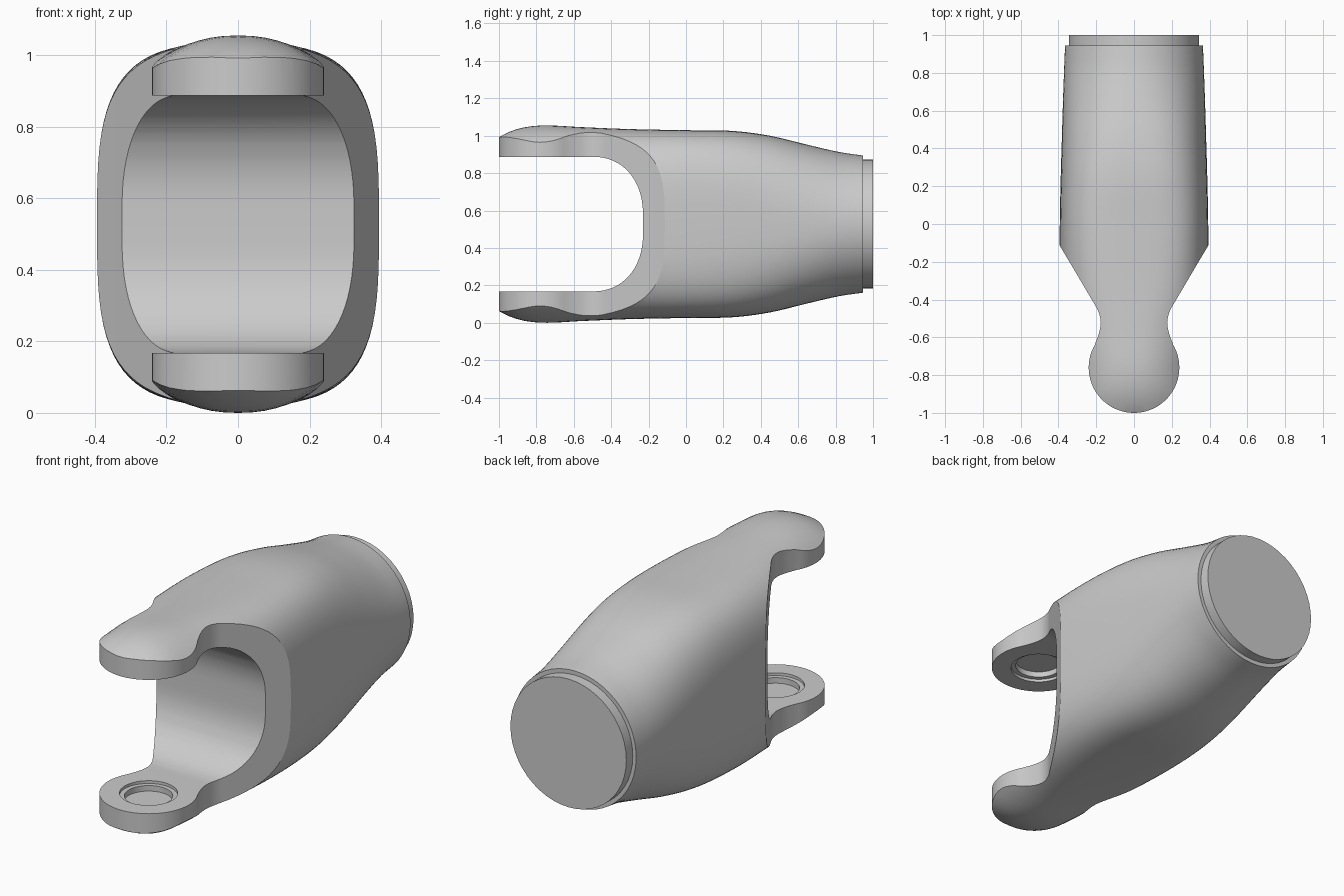
import bpy, bmesh
from math import sin, cos, pi, radians
from mathutils import Matrix

if "Cube" in bpy.data.objects:
    bpy.data.objects.remove(bpy.data.objects["Cube"])

CZ = 0.5275      # height of the central axis
EYE_Y = -0.76    # centre of the round lugs


def sample(table, t):
    """Smooth interpolation of rows (t, a, b, ...)."""
    n = len(table)
    i = max(k for k in range(n - 1) if table[k][0] <= t + 1e-9)
    p, q = table[i], table[i + 1]
    h = q[0] - p[0]
    u = (t - p[0]) / h

    def slope(k, c):
        a, b = table[max(k - 1, 0)], table[min(k + 1, n - 1)]
        return (b[c] - a[c]) / (b[0] - a[0])

    return [(2*u**3 - 3*u**2 + 1) * p[c] + (u**3 - 2*u**2 + u) * h * slope(i, c)
            + (3*u**2 - 2*u**3) * q[c] + (u**3 - u**2) * h * slope(i + 1, c)
            for c in range(1, len(p))]


def spow(v, e):
    return (1 if v >= 0 else -1) * abs(v) ** e


def make_object(name, bm):
    bmesh.ops.recalc_face_normals(bm, faces=bm.faces)
    me = bpy.data.meshes.new(name)
    bm.to_mesh(me)
    bm.free()
    ob = bpy.data.objects.new(name, me)
    bpy.context.collection.objects.link(ob)
    return ob


def loft(name, rings):
    bm = bmesh.new()
    loops = [[bm.verts.new(p) for p in r] for r in rings]
    for a, b in zip(loops, loops[1:]):
        for k in range(len(a)):
            j = (k + 1) % len(a)
            bm.faces.new((a[k], a[j], b[j], b[k]))
    bm.faces.new(loops[0])
    bm.faces.new(loops[-1])
    return make_object(name, bm)


def cylinder(name, radius, depth, matrix, sides=48):
    bm = bmesh.new()
    bmesh.ops.create_cone(bm, cap_ends=True, segments=sides, radius1=radius,
                          radius2=radius, depth=depth, matrix=matrix)
    return make_object(name, bm)


def boolean(ob, cutter, op):
    cutter.hide_render = True
    mod = ob.modifiers.new(op.title(), 'BOOLEAN')
    mod.operation, mod.object, mod.solver = op, cutter, 'EXACT'
    bpy.context.view_layer.objects.active = ob
    bpy.ops.object.modifier_apply(modifier=mod.name)
    bpy.data.objects.remove(cutter, do_unlink=True)


# Body: superellipse sections (y, half width, half height, exponent)
sections = [(-1.03, 0.395, 0.445, 2.3), (-0.97, 0.395, 0.482, 2.2), (-0.88, 0.395, 0.514, 2.2),
            (-0.76, 0.395, 0.5275, 2.2), (-0.55, 0.395, 0.518, 2.5), (-0.30, 0.395, 0.508, 3.1),
            (0.0, 0.393, 0.502, 3.4), (0.25, 0.388, 0.498, 3.1), (0.45, 0.382, 0.472, 2.7),
            (0.65, 0.376, 0.424, 2.3), (0.82, 0.370, 0.385, 2.05), (0.945, 0.365, 0.367, 2.0)]
rings = []
for i in range(49):
    y = -1.03 + 1.975 * i / 48
    w, h, n = sample(sections, y)
    rings.append([(w * spow(cos(2*pi*k/80), 2/n), y, CZ + h * spow(sin(2*pi*k/80), 2/n))
                  for k in range(80)])
body = loft("fork_body", rings)

# Plan outline: wide body tapering to a neck, then a round lug
side = [(-0.02, 0.450), (-0.12, 0.390), (-0.22, 0.330), (-0.31, 0.277), (-0.40, 0.224),
        (-0.46, 0.190), (-0.52, 0.176), (-0.58, 0.186), (-0.64, 0.208)][::-1]
half = [(sample(side, -0.64 + 0.62*i/32)[0], -0.64 + 0.62*i/32) for i in range(32, -1, -1)]
half = [(0.45, 1.1)] + half
for k in range(1, 25):
    a = radians(30 - 120 * k / 24)
    half.append((0.24 * cos(a), EYE_Y + 0.24 * sin(a)))
outline = half + [(-x, y) for x, y in reversed(half[:-1])]
plan = loft("plan_cutter", [[(x, y, z) for x, y in outline] for z in (-0.3, 1.4)])
boolean(body, plan, 'INTERSECT')

# Slot between the two arms, rounded at its closed end
upper = [(-1.2, 0.36)] + [(-0.50 + 0.27 * sin(a) ** 0.92, 0.05 + 0.31 * spow(cos(a), 0.92))
                          for a in (pi/2 * k / 16 for k in range(17))]
slot = upper + [(y, -z) for y, z in reversed(upper)]
slot_cut = loft("slot_cutter", [[(x, y, CZ + z) for y, z in slot] for x in (-0.6, 0.6)])
boolean(body, slot_cut, 'DIFFERENCE')

# Stepped bearing recesses on the inner faces of both lugs
for radius, depth in ((0.142, 0.015), (0.118, 0.045)):
    recess = cylinder("recess_cutter", radius, 0.72 + 2 * depth,
                      Matrix.Translation((0, EYE_Y, CZ)))
    boolean(body, recess, 'DIFFERENCE')

# Collar at the back end
collar = cylinder("end_collar", 0.345, 0.08,
                  Matrix.Translation((0, 0.96, CZ)) @ Matrix.Rotation(pi/2, 4, 'X'))

for ob in (body, collar):
    bpy.ops.object.select_all(action='DESELECT')
    ob.select_set(True)
    bpy.context.view_layer.objects.active = ob
    bpy.ops.object.shade_smooth_by_angle(angle=radians(30))
